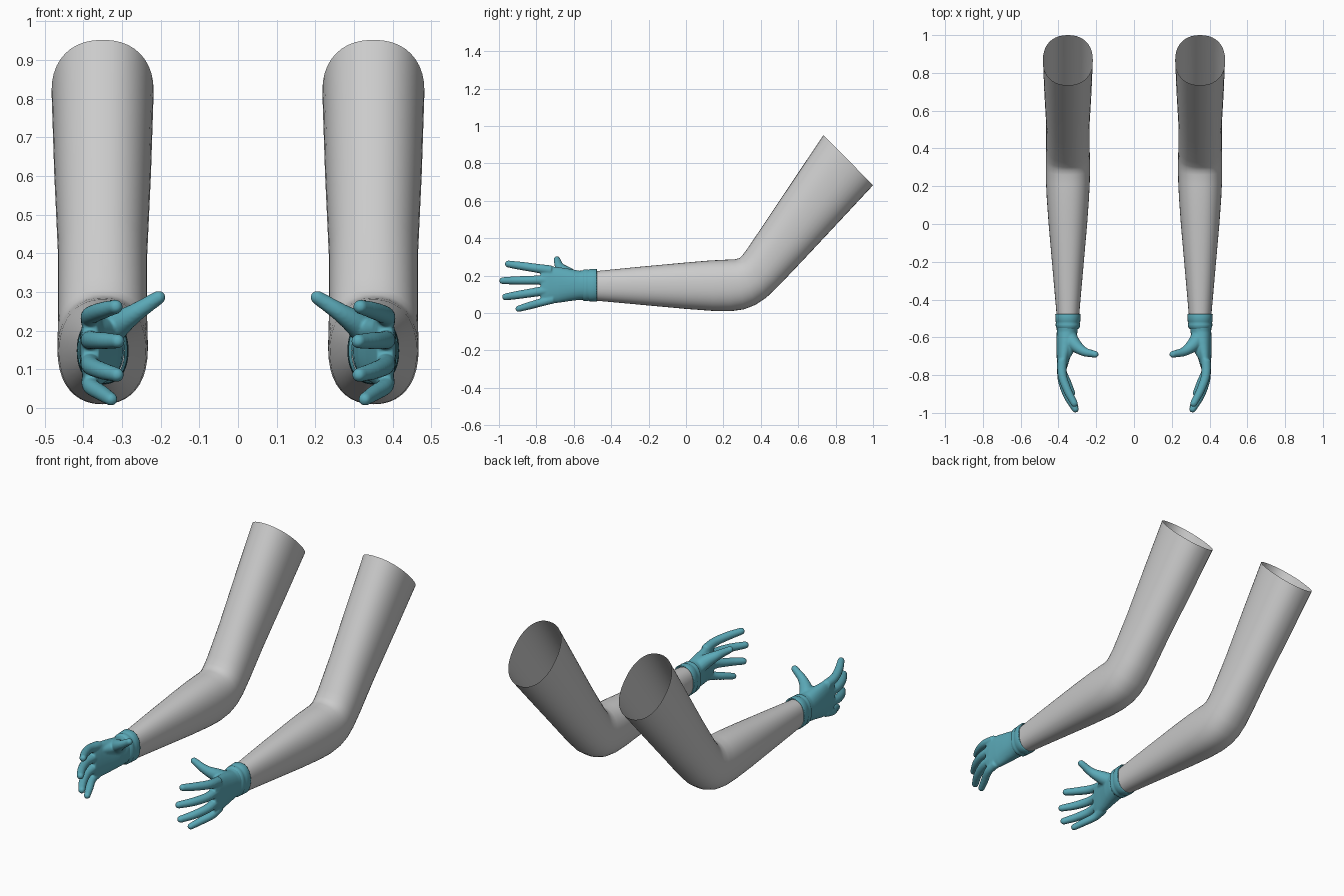
import bpy, bmesh, math
from mathutils import Vector

cube = bpy.data.objects.get("Cube")
if cube:
    bpy.data.objects.remove(cube, do_unlink=True)


def material(name, rgb):
    m = bpy.data.materials.new(name)
    m.use_nodes = True
    m.diffuse_color = (*rgb, 1)
    m.node_tree.nodes["Principled BSDF"].inputs["Base Color"].default_value = (*rgb, 1)
    return m


SLEEVE = material("light grey", (0.6, 0.6, 0.6))
GLOVE = material("teal glove", (0.105, 0.40, 0.48))


def loft(bm, rings, cap=False):
    """Skin a list of equally long point rings."""
    rows = [[bm.verts.new(p) for p in ring] for ring in rings]
    n = len(rows[0])
    for a, b in zip(rows, rows[1:]):
        for i in range(n):
            j = (i + 1) % n
            bm.faces.new((a[i], a[j], b[j], b[i]))
    if cap:
        bm.faces.new(rows[0][::-1])
        bm.faces.new(rows[-1])


def oval(top, bottom, half, n=40, power=2.25):
    """Rounded section spanning two points, with a half width along x."""
    top, bottom = Vector(top), Vector(bottom)
    mid, arm = (top + bottom) / 2, (top - bottom) / 2
    ring = []
    for i in range(n):
        a = 2 * math.pi * i / n
        c, s = math.cos(a), math.sin(a)
        u = math.copysign(abs(c) ** (2 / power), c)
        v = math.copysign(abs(s) ** (2 / power), s)
        ring.append(mid + arm * v + Vector((half * u, 0, 0)))
    return ring


def spline(points, steps=6):
    """Catmull-Rom interpolation of (x, y, z, radius) tuples."""
    p = [Vector(q) for q in points]
    p = [2 * p[0] - p[1]] + p + [2 * p[-1] - p[-2]]
    out = []
    for a, b, c, d in zip(p, p[1:], p[2:], p[3:]):
        for k in range(steps):
            t = k / steps
            out.append(0.5 * (2 * b + (c - a) * t + (2 * a - 5 * b + 4 * c - d) * t ** 2
                              + (3 * b - a - 3 * c + d) * t ** 3))
    return out + [p[-2]]


def finger(bm, points, n=16):
    """Round tube along a spline, ending in a dome."""
    path = spline(points)
    rings = []
    for i, q in enumerate(path):
        d = (path[min(i + 1, len(path) - 1)] - path[max(i - 1, 0)]).to_3d().normalized()
        u = d.cross(Vector((0, 0, 1))).normalized()
        v = u.cross(d)
        c, r = q.to_3d(), q.w

        def circle(centre, rad):
            return [centre + rad * (u * math.cos(t) + v * math.sin(t))
                    for t in (2 * math.pi * k / n for k in range(n))]
        rings.append(circle(c, r))
    for k in range(1, 5):
        t = k * math.pi / 2 / 4.4
        rings.append(circle(c + d * r * math.sin(t), r * math.cos(t)))
    loft(bm, rings, cap=True)


def finish(bm, name, mat, fuse=False):
    bmesh.ops.recalc_face_normals(bm, faces=bm.faces)
    me = bpy.data.meshes.new(name)
    bm.to_mesh(me)
    bm.free()
    ob = bpy.data.objects.new(name, me)
    bpy.context.collection.objects.link(ob)
    me.materials.append(mat)
    for f in me.polygons:
        f.use_smooth = True
    if fuse:
        rm = ob.modifiers.new("fuse", 'REMESH')
        rm.mode, rm.voxel_size, rm.use_smooth_shade = 'VOXEL', 0.005, True
        sm = ob.modifiers.new("soften", 'SMOOTH')
        sm.factor, sm.iterations = 0.5, 5
    mirror = ob.modifiers.new("other side", 'MIRROR')
    mirror.use_axis = (True, False, False)
    mirror.use_mirror_merge = False
    return ob


X = 0.35

# Bent arms, open at the shoulder: top y, top z, bottom y, bottom z, half width
arm = [(-0.49, 0.223, -0.49, 0.067, 0.059), (-0.25, 0.247, -0.25, 0.045, 0.08),
       (0, 0.27, 0, 0.022, 0.102), (0.13, 0.281, 0.15, 0.011, 0.112),
       (0.21, 0.285, 0.24, 0.01, 0.116), (0.26, 0.287, 0.31, 0.02, 0.117),
       (0.285, 0.293, 0.37, 0.043, 0.117), (0.3, 0.307, 0.43, 0.083, 0.116),
       (0.325, 0.34, 0.5, 0.15, 0.115), (0.43, 0.495, 0.63, 0.287, 0.115),
       (0.58, 0.72, 0.82, 0.49, 0.125), (0.735, 0.952, 1.0, 0.683, 0.132)]
bm = bmesh.new()
loft(bm, [oval((X, a, b), (X, c, d), w) for a, b, c, d, w in arm])
finish(bm, "arms", SLEEVE)

# Palms with fingers and thumbs fused into one soft glove
palm = [(-0.51, 0.352, 0.152, 0.08, 0.058), (-0.57, 0.354, 0.148, 0.078, 0.055),
        (-0.62, 0.36, 0.15, 0.086, 0.05), (-0.68, 0.37, 0.15, 0.095, 0.04),
        (-0.74, 0.378, 0.152, 0.1, 0.03), (-0.775, 0.381, 0.153, 0.09, 0.022)]
bm = bmesh.new()
loft(bm, [oval((x, y, z + h), (x, y, z - h), w) for y, x, z, h, w in palm], cap=True)
# knuckle y, knuckle z, tip y, tip z, tip x, radius
for y0, z0, y1, z1, x1, r in [(-0.72, 0.228, -0.95, 0.262, 0.316, 0.024),
                              (-0.74, 0.177, -0.98, 0.173, 0.311, 0.024),
                              (-0.74, 0.122, -0.965, 0.086, 0.313, 0.024),
                              (-0.71, 0.075, -0.895, 0.023, 0.328, 0.022)]:
    def at(t, x, k):
        return (x, y0 + (y1 - y0) * t, z0 + (z1 - z0) * t, r * k)
    finger(bm, [at(0, 0.381, 1.1), at(0.35, 0.38, 1), at(0.7, 0.352, 0.93), at(1, x1, 0.78)])
finger(bm, [(0.355, -0.57, 0.165, 0.042), (0.322, -0.63, 0.207, 0.038),
            (0.268, -0.674, 0.245, 0.025), (0.205, -0.69, 0.286, 0.018)])
# web between thumb and index finger
finger(bm, [(0.335, -0.64, 0.2, 0.032), (0.365, -0.7, 0.205, 0.028), (0.378, -0.73, 0.215, 0.022)])
finish(bm, "gloves", GLOVE, fuse=True)

# Glove cuffs with a rolled ridge
cuff = [(-0.478, 0), (-0.476, 0.005), (-0.48, 0.007), (-0.515, 0.006), (-0.522, 0.002),
        (-0.53, 0.005), (-0.545, 0.004), (-0.555, -0.004)]
bm = bmesh.new()
loft(bm, [oval((X, y, 0.229 + g), (X, y, 0.068 - g), 0.06 + g) for y, g in cuff])
finish(bm, "glove_cuffs", GLOVE)
